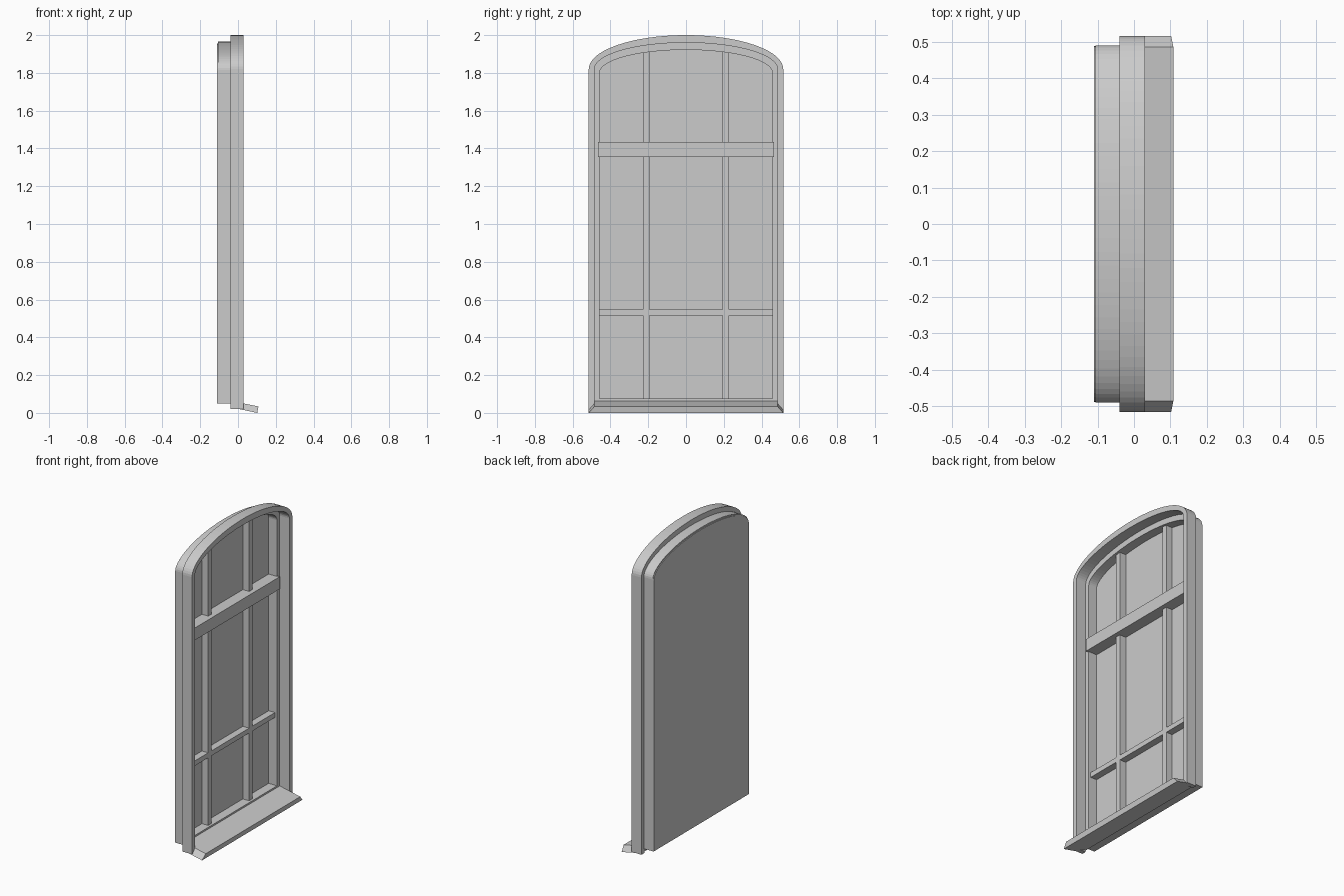
import bpy
import bmesh
from math import cos, sin, pi

if "Cube" in bpy.data.objects:
    bpy.data.objects.remove(bpy.data.objects["Cube"], do_unlink=True)

GREY = (0.6, 0.6, 0.6, 1.0)
mat = bpy.data.materials.new("plain grey")
mat.use_nodes = True
mat.diffuse_color = GREY
mat.node_tree.nodes["Principled BSDF"].inputs["Base Color"].default_value = GREY

SEGMENTS = 40


def finish(name, bm):
    bmesh.ops.recalc_face_normals(bm, faces=bm.faces)
    mesh = bpy.data.meshes.new(name)
    bm.to_mesh(mesh)
    bm.free()
    mesh.materials.append(mat)
    obj = bpy.data.objects.new(name, mesh)
    bpy.context.collection.objects.link(obj)
    return obj


def arch(half, bottom, spring, top):
    """Outline in (y, z): straight jambs under a half-ellipse head."""
    head = [(half * cos(pi * i / SEGMENTS), spring + (top - spring) * sin(pi * i / SEGMENTS))
            for i in range(SEGMENTS + 1)]
    return [(half, bottom)] + head + [(-half, bottom)]


def arch_height(y, half, spring, top):
    return spring + (top - spring) * (1 - (y / half) ** 2) ** 0.5


def arched_frame(name, outer, inner, x0, x1, closed):
    bm = bmesh.new()
    rings = [[bm.verts.new((x, y, z)) for y, z in outline]
             for outline, x in ((outer, x0), (outer, x1), (inner, x1), (inner, x0))]
    count = len(outer)
    for i in range(count if closed else count - 1):
        j = (i + 1) % count
        for k in range(4):
            a, b = rings[k], rings[(k + 1) % 4]
            bm.faces.new((a[i], a[j], b[j], b[i]))
    if not closed:
        for end in (0, -1):
            bm.faces.new([ring[end] for ring in rings])
    return finish(name, bm)


def arched_panel(name, outline, x0, x1):
    bm = bmesh.new()
    face = bm.faces.new([bm.verts.new((x0, y, z)) for y, z in outline])
    made = bmesh.ops.extrude_face_region(bm, geom=[face], use_keep_orig=True)
    verts = [v for v in made["geom"] if isinstance(v, bmesh.types.BMVert)]
    bmesh.ops.translate(bm, verts=verts, vec=(x1 - x0, 0, 0))
    return finish(name, bm)


def bar(name, xs, ys, zs):
    bm = bmesh.new()
    bmesh.ops.create_cube(bm, size=1)
    for v in bm.verts:
        v.co = [r[0] if c < 0 else r[1] for c, r in zip(v.co, (xs, ys, zs))]
    return finish(name, bm)


# Outer casing, open at the foot
arched_frame("outer_casing", arch(0.515, 0.02, 1.82, 2.0),
             arch(0.485, 0.02, 1.82, 1.96), -0.04, 0.03, False)

# Inner frame with bottom rail
arched_frame("inner_frame", arch(0.49, 0.05, 1.815, 1.965),
             arch(0.458, 0.075, 1.80, 1.922), -0.105, -0.04, True)

# Pane closing the back
arched_panel("back_pane", arch(0.488, 0.05, 1.81, 1.955), -0.11, -0.10)

# Glazing bars
for side, centre in (("right", -0.21), ("left", 0.21)):
    top = arch_height(0.21, 0.458, 1.80, 1.922) + 0.015
    bar(side + "_mullion", (-0.102, -0.055), (centre - 0.017, centre + 0.017), (0.07, top))
bar("lower_glazing_bar", (-0.102, -0.055), (-0.465, 0.465), (0.515, 0.547))
bar("transom", (-0.102, -0.025), (-0.465, 0.465), (1.355, 1.435))

# Sloping sill with splayed ends
bm = bmesh.new()
section = [(-0.04, 0.064, 0.485), (0.108, 0.034, 0.485), (0.102, 0.0, 0.515), (-0.04, 0.03, 0.515)]
ends = [[bm.verts.new((x, s * half, z)) for x, z, half in section] for s in (-1, 1)]
for end in ends:
    bm.faces.new(end)
for i in range(4):
    j = (i + 1) % 4
    bm.faces.new((ends[0][i], ends[0][j], ends[1][j], ends[1][i]))
finish("sill", bm)
